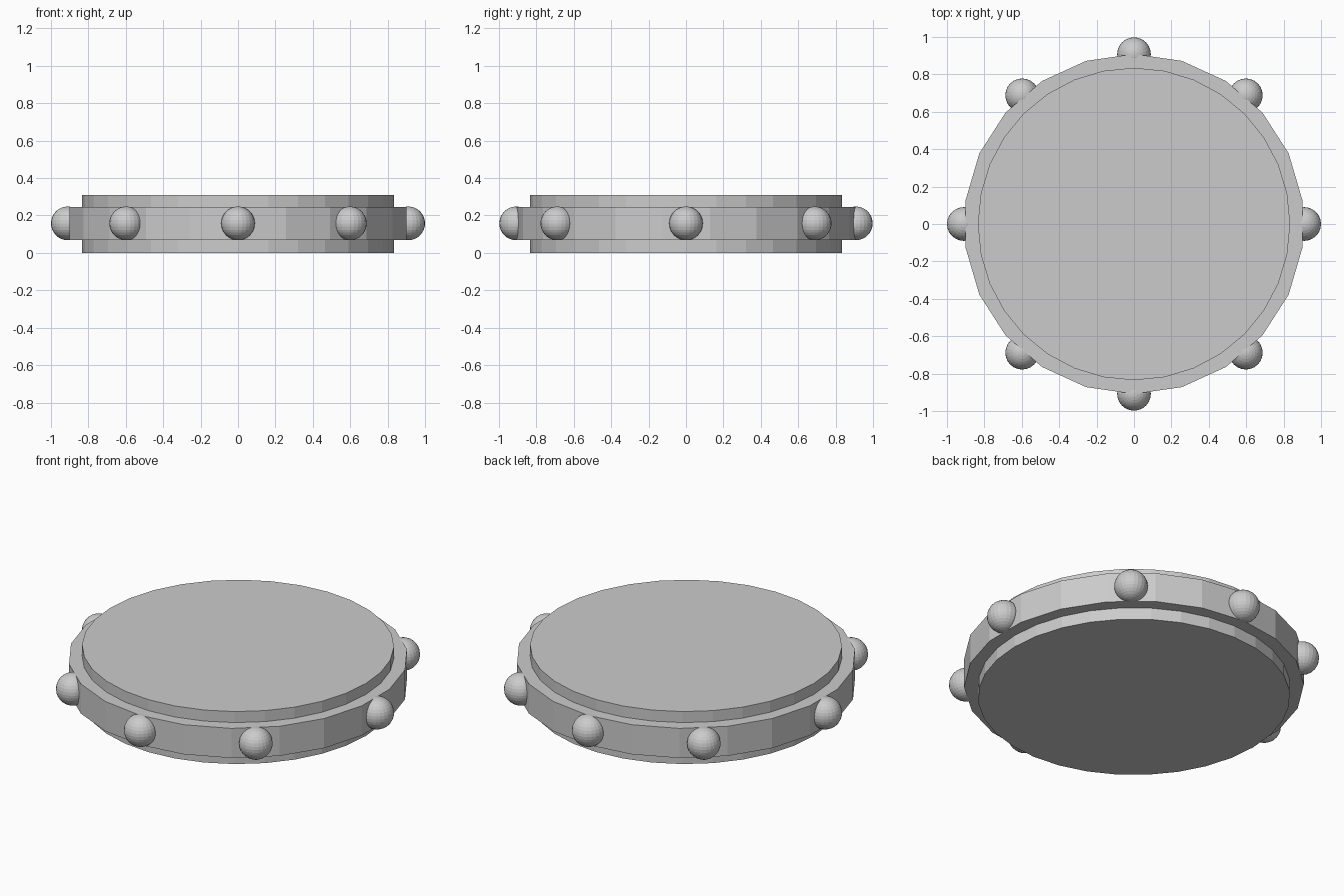
import bpy
from math import pi, radians

if "Cube" in bpy.data.objects:
    bpy.data.objects.remove(bpy.data.objects["Cube"])


def drum(name, sides, radius, z0, z1, turn=0.0):
    """Flat-faced upright cylinder between two heights."""
    bpy.ops.mesh.primitive_cylinder_add(
        vertices=sides, radius=radius, depth=z1 - z0,
        location=(0, 0, (z0 + z1) / 2), rotation=(0, 0, turn))
    bpy.context.object.name = name


def stud(x, y):
    """Round stud set into the band."""
    bpy.ops.mesh.primitive_uv_sphere_add(
        segments=24, ring_count=16, radius=0.09, location=(x, y, 0.158))
    bpy.context.object.name = "stud"


# Central disc
drum("disc", 32, 0.835, 0.0, 0.31)

# Wider band around the middle, with a corner on the y axis
drum("band", 22, 0.909, 0.07, 0.245)

# Studs on the axes and diagonals
for s in (-1, 1):
    stud(s * 0.91, 0)
    stud(0, s * 0.908)
    for t in (-1, 1):
        stud(s * 0.598, t * 0.688)
